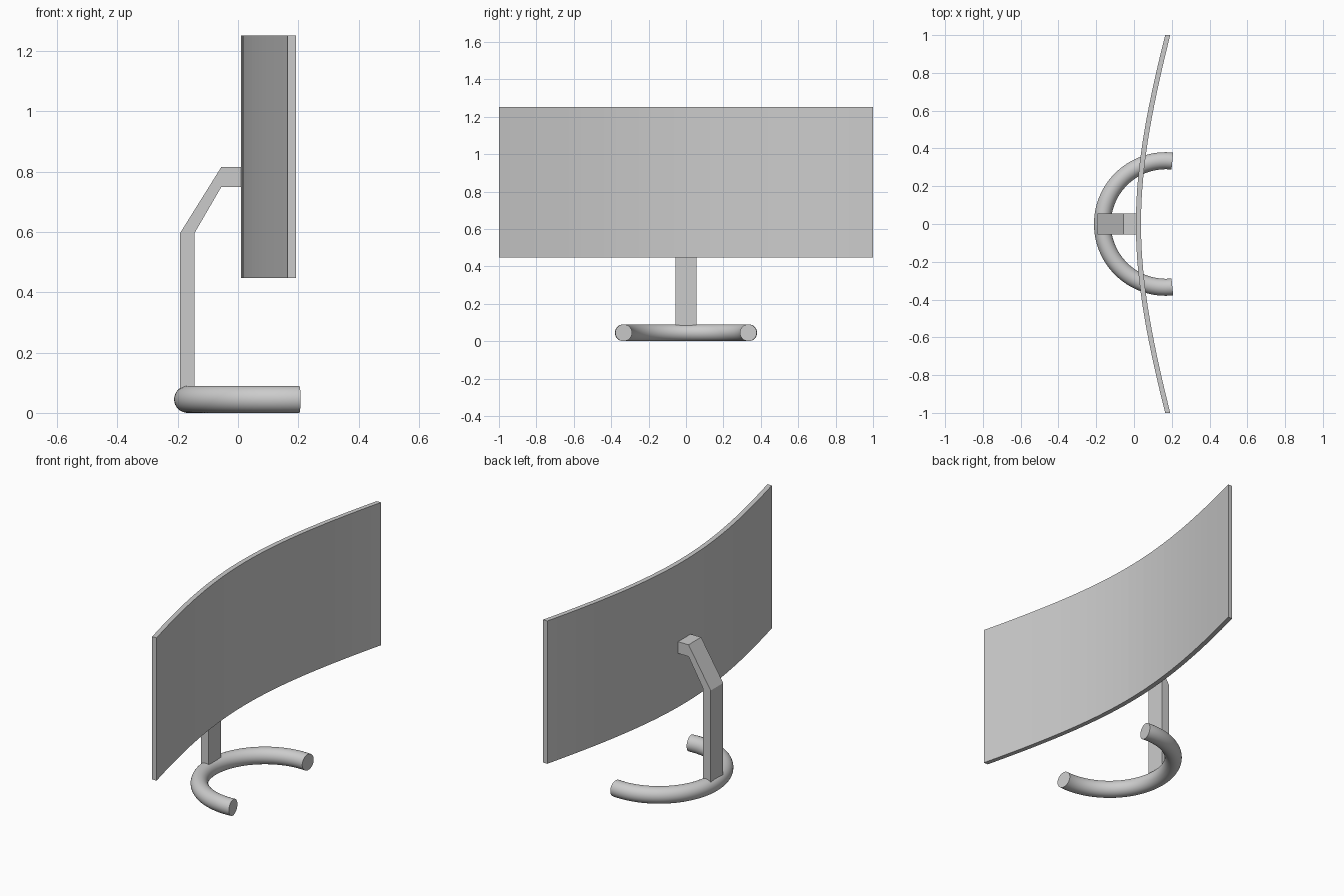
import bpy, bmesh, math

cube = bpy.data.objects.get("Cube")
if cube:
    bpy.data.objects.remove(cube, do_unlink=True)

GREY = (0.6, 0.6, 0.6, 1)
mat = bpy.data.materials.new("neutral grey")
mat.use_nodes = True
mat.diffuse_color = GREY
mat.node_tree.nodes["Principled BSDF"].inputs["Base Color"].default_value = GREY


def add_object(name, bm):
    bmesh.ops.recalc_face_normals(bm, faces=bm.faces)
    mesh = bpy.data.meshes.new(name)
    bm.to_mesh(mesh)
    bm.free()
    mesh.materials.append(mat)
    obj = bpy.data.objects.new(name, mesh)
    bpy.context.collection.objects.link(obj)
    return obj


def extrude_profile(name, points, offset):
    bm = bmesh.new()
    face = bm.faces.new([bm.verts.new(p) for p in points])
    new = bmesh.ops.extrude_face_region(bm, geom=[face])["geom"]
    verts = [g for g in new if isinstance(g, bmesh.types.BMVert)]
    bmesh.ops.translate(bm, verts=verts, vec=offset)
    return add_object(name, bm)


# Curved screen: a bow that straightens towards its ends
BOW, REACH, THICK, BOTTOM, TOP = 0.8, 0.155, 0.027, 0.447, 1.252


def bow_x(y):
    return 0.01 + REACH * (math.hypot(y, BOW) - BOW) / (math.hypot(1, BOW) - BOW)


ys = [-1 + 2 * i / 32 for i in range(33)]
back = [(bow_x(y), y, BOTTOM) for y in ys]
front = [(bow_x(y) + THICK, y, BOTTOM) for y in reversed(ys)]
extrude_profile("screen", back + front, (0, 0, TOP - BOTTOM))

# Bent flat arm
arm = [(-0.193, 0.05), (-0.193, 0.595), (-0.055, 0.816), (0.02, 0.816),
       (0.02, 0.75), (-0.055, 0.75), (-0.145, 0.595), (-0.145, 0.05)]
extrude_profile("arm", [(x, -0.056, z) for x, z in arm], (0, 0.112, 0))

# Horseshoe tube base
RING, TUBE, CENTRE, STEPS, SIDES = 0.335, 0.045, 0.168, 64, 32
bm = bmesh.new()
rings = []
for i in range(STEPS + 1):
    a = math.radians(84 + 192 * i / STEPS)
    ring = []
    for j in range(SIDES):
        t = math.tau * j / SIDES
        r = RING + TUBE * math.cos(t)
        ring.append(bm.verts.new((CENTRE + r * math.cos(a), r * math.sin(a),
                                  TUBE + TUBE * math.sin(t))))
    rings.append(ring)
for a, b in zip(rings, rings[1:]):
    for j in range(SIDES):
        k = (j + 1) % SIDES
        bm.faces.new((a[j], a[k], b[k], b[j]))
bm.faces.new(rings[0])
bm.faces.new(rings[-1])
base = add_object("base", bm)

# Smooth tube with sharp end caps
bpy.ops.object.select_all(action="DESELECT")
base.select_set(True)
bpy.context.view_layer.objects.active = base
bpy.ops.object.shade_smooth_by_angle(angle=math.radians(30))
